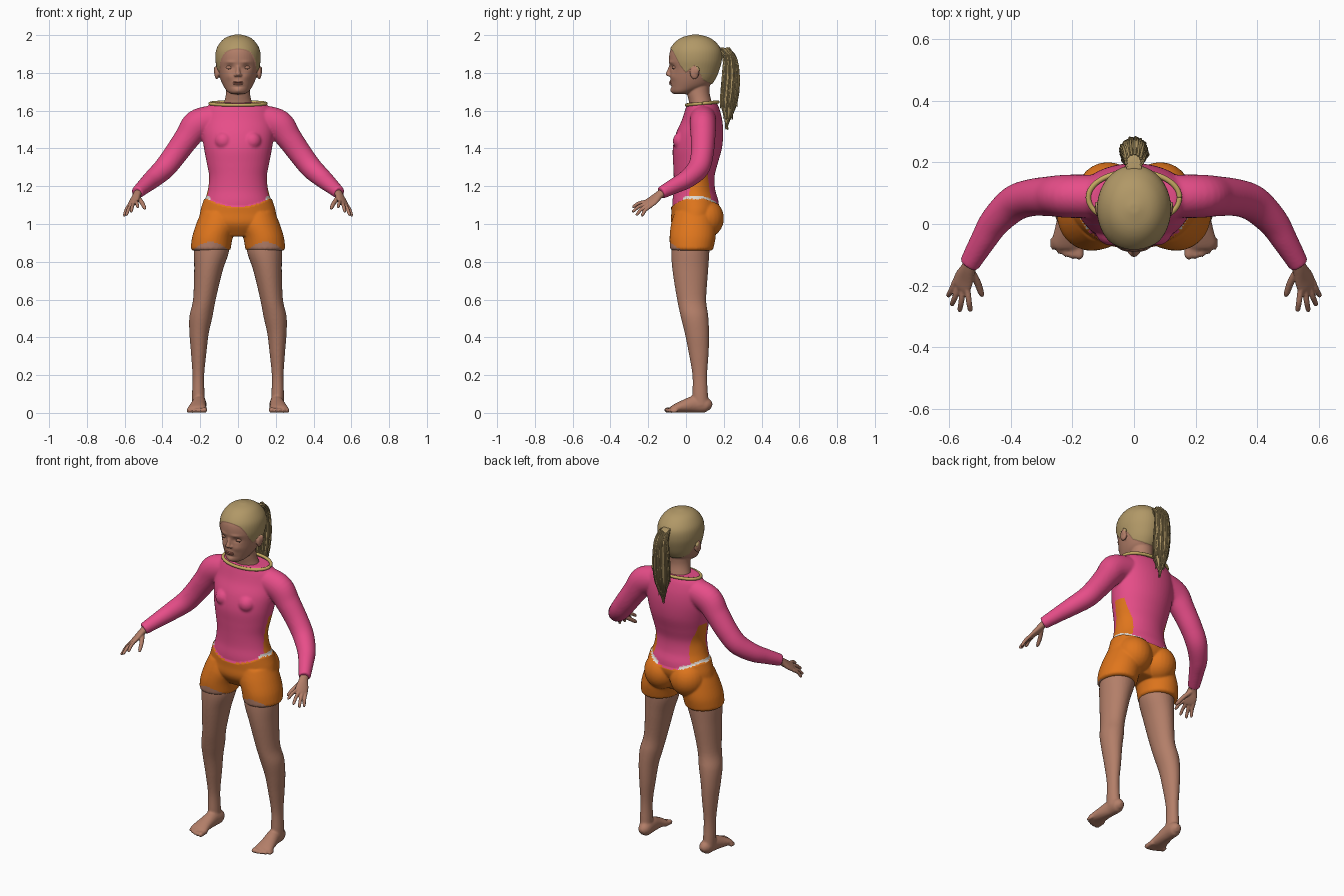
import bpy, bmesh, math, random
from mathutils import Vector, Matrix

random.seed(4)
cube = bpy.data.objects.get("Cube")
if cube:
    bpy.data.objects.remove(cube)


def material(name, r, g, b):
    m = bpy.data.materials.new(name)
    m.use_nodes = True
    m.diffuse_color = (r, g, b, 1)
    m.node_tree.nodes["Principled BSDF"].inputs["Base Color"].default_value = (r, g, b, 1)
    return m


skin = material("skin", .45, .21, .14)
pink = material("pink_shirt", .8, .075, .25)
orange = material("orange_shorts", .74, .18, .012)
white = material("white_waistband", .75, .7, .65)
blonde = material("blonde_hair", .44, .315, .135)
dark_blonde = material("dark_blonde_hair", .33, .24, .1)
trim = material("tan_collar", .56, .4, .12)
lip = material("lips", .38, .13, .09)
lash = material("eyelashes", .08, .04, .03)


def catmull(a, b, c, d, t):
    return [(2*q + (r-p)*t + (2*p-5*q+4*r-s)*t*t + (3*q-p-3*r+s)*t**3) / 2
            for p, q, r, s in zip(a, b, c, d)]


def loft(bm, rows, mirror=1, flat=True, side=(1, 0, 0), segs=32, steps=6, ridge=0):
    """Closed smooth tube through rows of (x, y, z, radius_u, radius_v)."""
    n = len(rows)
    pts = []
    for i in range(n - 1):
        quad = rows[max(i-1, 0)], rows[i], rows[i+1], rows[min(i+2, n-1)]
        pts += [catmull(*quad, k / steps) for k in range(steps)]
    pts.append(rows[-1])
    rings = []
    for i, p in enumerate(pts):
        u, v = Vector((1, 0, 0)), Vector((0, 1, 0))
        if not flat:
            t = (Vector(pts[min(i+1, len(pts)-1)][:3]) - Vector(pts[max(i-1, 0)][:3])).normalized()
            u = Vector(side)
            u = (u - t * u.dot(t)).normalized()
            v = t.cross(u)
        ring = []
        for k in range(segs):
            a = math.tau * k / segs
            w = 1 + ridge * math.sin(a * 11)
            co = Vector(p[:3]) + (u * math.cos(a) * p[3] + v * math.sin(a) * p[4]) * w
            ring.append(bm.verts.new((co.x * mirror, co.y, co.z)))
        rings.append(ring)
    for lo, hi in zip(rings, rings[1:]):
        for k in range(segs):
            j = (k + 1) % segs
            bm.faces.new((lo[k], lo[j], hi[j], hi[k]))
    bm.faces.new(rings[0])
    bm.faces.new(rings[-1])


def ball(bm, center, radii):
    m = Matrix.Translation(center) @ Matrix.Diagonal((*radii, 1))
    bmesh.ops.create_uvsphere(bm, u_segments=24, v_segments=16, radius=1, matrix=m)


def finish(bm, name, mats, voxel=None, smooth=4, shape=None, rule=None):
    """Fuse the pieces, refine their shape and colour them by rule."""
    bmesh.ops.recalc_face_normals(bm, faces=bm.faces)
    me = bpy.data.meshes.new(name)
    bm.to_mesh(me)
    bm.free()
    ob = bpy.data.objects.new(name, me)
    bpy.context.collection.objects.link(ob)
    if voxel:
        mod = ob.modifiers.new("fuse", 'REMESH')
        mod.mode, mod.voxel_size = 'VOXEL', voxel
        mod = ob.modifiers.new("soften", 'SMOOTH')
        mod.factor, mod.iterations = .5, smooth
        dg = bpy.context.evaluated_depsgraph_get()
        me = bpy.data.meshes.new_from_object(ob.evaluated_get(dg))
        ob.modifiers.clear()
        ob.data = me
    if shape:
        moved = [shape(v.co.copy(), v.normal.copy()) for v in me.vertices]
        for v, co in zip(me.vertices, moved):
            v.co = co
    me.materials.clear()
    for m in mats:
        me.materials.append(m)
    if rule:
        for p in me.polygons:
            p.material_index = rule(p.center)
    me.shade_smooth()
    return ob


# Clothes: torso, sleeves and shorts fused into one skin-tight outfit
bm = bmesh.new()
loft(bm, [(0, .04, .94, .12, .07), (0, .035, 1, .195, .105), (0, .05, 1.06, .195, .122),
          (0, .05, 1.12, .178, .122), (0, .045, 1.18, .16, .11), (0, .043, 1.25, .153, .108),
          (0, .05, 1.32, .165, .118), (0, .06, 1.4, .18, .13), (0, .072, 1.48, .19, .125),
          (0, .085, 1.55, .185, .107), (0, .087, 1.61, .17, .09), (0, .085, 1.642, .14, .078)], segs=48)
for s in (1, -1):
    loft(bm, [(.13, .09, 1.555, .075, .07), (.215, .09, 1.525, .08, .07), (.27, .09, 1.455, .068, .065),
              (.335, .085, 1.365, .062, .06), (.39, .065, 1.295, .058, .058), (.45, .008, 1.24, .05, .05),
              (.49, -.055, 1.205, .042, .042), (.535, -.132, 1.165, .033, .033)], s, flat=False)
    loft(bm, [(.1, .045, 1.06, .09, .1), (.11, .04, 1, .105, .113),
              (.135, .035, .93, .102, .116), (.145, .03, .865, .1, .108)], s)
    ball(bm, (s * .085, .1, 1.03), (.095, .095, .1))
    ball(bm, (s * .075, -.02, 1.44), (.05, .05, .05))


def waist(c):
    return 1.09 + .042 * min(1, abs(c.x) / .16) ** 2


def puff(co, no):
    return co + no * .006 if co.z < waist(co) else co


def outfit(c):
    x = abs(c.x)
    w = waist(c)
    if c.z < w:
        hem = .905 - .04 * ((x - .145) / .09) ** 2
        return 3 if c.y < .02 and c.z < hem else 1
    if x < .3 and c.z < w + .016 and x > .07 and c.y > -.02 - (x - .15):
        return 2
    narrow = .06 - .03 * (c.z - w) / .22
    if .1 < x < .2 and c.z < 1.36 and abs(c.y - .075) < narrow:
        return 1
    return 0


finish(bm, "shirt_and_shorts", [pink, orange, white, skin], .0065, 6, puff, outfit)

# Collar
bm = bmesh.new()
ring = [(.148 * math.cos(a), .086 + .084 * math.sin(a), 1.638 + .008 * math.sin(a), .009, .009)
        for a in [math.tau * k / 24 for k in range(25)]]
loft(bm, ring, flat=False, side=(0, 0, 1), segs=10, steps=3)
finish(bm, "collar", [trim])

# Legs, feet and toes
for s, name in ((1, "left_leg"), (-1, "right_leg")):
    bm = bmesh.new()
    loft(bm, [(.14, .03, .95, .085, .095), (.14, .023, .86, .093, .101), (.157, .023, .75, .075, .094),
              (.178, .03, .6, .06, .077), (.196, .045, .51, .061, .073), (.206, .058, .42, .051, .064),
              (.208, .067, .32, .041, .053), (.21, .073, .2, .031, .039), (.21, .075, .1, .033, .041),
              (.208, .077, .04, .034, .045)], s)
    loft(bm, [(.2, .134, .03, .014, .014), (.202, .11, .04, .034, .038), (.205, .05, .046, .037, .045),
              (.212, -.01, .035, .043, .034), (.216, -.06, .023, .051, .022),
              (.217, -.08, .018, .044, .014)], s, flat=False)
    for k in range(5):
        x, r = .178 + .021 * k, .015 - .0012 * k
        tip = -.106 + .004 * k * k * .5
        loft(bm, [(x, -.05, .018, r, r), (x, tip + .018, r, r, r), (x, tip, r, r, r * .9),
                  (x, tip - .01, r, .003, .003)], s, flat=False, segs=12, steps=3)
    finish(bm, name, [skin], .006, 3, lambda co, no: Vector((co.x, co.y, max(co.z, 0))))

# Hands with fingers
spread = Vector((.075, .05, -.045)).normalized()
knuckles = Vector((.56, -.2, 1.107))
tips = [(.53, -.285, 1.088), (.566, -.286, 1.064), (.592, -.266, 1.046), (.604, -.236, 1.042)]
for s, name in ((1, "left_hand"), (-1, "right_hand")):
    bm = bmesh.new()
    loft(bm, [(.52, -.1, 1.18, .024, .022), (.535, -.14, 1.155, .025, .019), (.55, -.175, 1.125, .035, .016),
              (*knuckles, .036, .013), (.566, -.21, 1.098, .03, .009)], s, flat=False, side=spread)
    for k, tip in enumerate(tips):
        base = knuckles + spread * (k - 1.5) * .018
        end = Vector(tip)
        mid = base.lerp(end, .5) + Vector((0, -.004, .005))
        loft(bm, [(*base, .01, .01), (*mid, .0095, .0095), (*base.lerp(end, .9), .008, .008),
                  (*end, .003, .003)], s, flat=False, side=spread, segs=12, steps=4)
    loft(bm, [(.535, -.145, 1.145, .014, .014), (.51, -.185, 1.115, .012, .012),
              (.496, -.222, 1.088, .01, .01), (.491, -.236, 1.078, .004, .004)],
         s, flat=False, side=spread, segs=12)
    finish(bm, name, [skin], .0035, 3)

# Head and neck, with the scalp hair raised above the hairline
bm = bmesh.new()
skull = [(1.687, -.062, 0, .03), (1.7, -.075, .05, .055), (1.73, -.08, .12, .077), (1.77, -.083, .153, .094),
         (1.82, -.085, .174, .107), (1.87, -.09, .186, .116), (1.92, -.083, .183, .112),
         (1.96, -.055, .155, .09), (1.985, -.018, .118, .06), (1.999, .035, .065, .015)]
loft(bm, [(0, (f + b) / 2, z, w, (b - f) / 2) for z, f, b, w in skull], segs=48)
loft(bm, [(0, .087, 1.6, .09, .065), (0, .075, 1.65, .072, .06), (0, .065, 1.7, .063, .06),
          (0, .07, 1.77, .062, .06)])
loft(bm, [(0, -.075, 1.845, .01, .012), (0, -.087, 1.815, .01, .012), (0, -.095, 1.793, .014, .013),
          (0, -.09, 1.782, .008, .008)], segs=16)
for s in (1, -1):
    ball(bm, (s * .013, -.087, 1.788), (.009, .011, .008))
    ball(bm, (s * .112, .045, 1.8), (.013, .024, .034))
    ball(bm, (s * .119, .054, 1.81), (.009, .016, .022))
hairline = [(-.2, 1.945), (-.09, 1.938), (-.065, 1.91), (-.03, 1.84), (0, 1.803), (.02, 1.82), (.045, 1.842),
            (.07, 1.81), (.09, 1.765), (.14, 1.738), (.3, 1.73)]


def is_hair(c):
    for (y, z), (y2, z2) in zip(hairline, hairline[1:]):
        if y <= c.y < y2:
            return c.z > z + (z2 - z) * (c.y - y) / (y2 - y)
    return False


# Face relief: x, z, depth, width, height
relief = [(.044, 1.83, .009, .02, .013), (.045, 1.78, -.005, .022, .02), (0, 1.747, -.005, .022, .012),
          (0, 1.727, .004, .025, .006), (0, 1.705, -.006, .02, .014), (.04, 1.857, -.004, .025, .008)]


def face(co, no):
    if is_hair(co):
        return co + no * .004
    if co.y < 0:
        for x, z, depth, w, h in relief:
            co.y += depth * math.exp(-((abs(co.x) - x) / w) ** 2 - ((co.z - z) / h) ** 2)
    return co


finish(bm, "head", [skin, blonde], .0042, 4, face, lambda c: int(is_hair(c)))

# Eyelids, lashes and lips
for s, side_name in ((1, "left"), (-1, "right")):
    for part, mat, at, size in (("eyelid", skin, (.044, -.06, 1.828), (.019, .012, .011)),
                                ("lashes", lash, (.045, -.067, 1.822), (.017, .006, .002))):
        bm = bmesh.new()
        ball(bm, (s * at[0], at[1], at[2]), size)
        finish(bm, side_name + "_" + part, [mat])
bm = bmesh.new()
for z in (1.751, 1.742):
    ball(bm, (0, -.081, z), (.026, .01, .0048))
finish(bm, "lips", [lip])

# Ponytail: ridged core with loose strands following its outline
core = [(0, .165, 1.935, .022, .022), (0, .2, 1.925, .026, .026), (0, .232, 1.88, .036, .034),
        (0, .238, 1.8, .043, .042), (0, .233, 1.71, .044, .046), (0, .226, 1.64, .037, .042),
        (0, .222, 1.58, .02, .024), (0, .216, 1.53, .005, .006)]
bm = bmesh.new()
loft(bm, core, segs=66, ridge=.05)
finish(bm, "ponytail", [blonde])
bm = bmesh.new()
for k in range(30):
    a = math.tau * k / 30
    r = random.uniform(.92, 1.05)
    last = random.choice((6, 7, 8))
    rows = [(x + math.cos(a) * u * r, y + math.sin(a) * v * r, z + random.uniform(-.01, .01), .0045, .0045)
            for x, y, z, u, v in core[1:last]]
    x, y, z = rows[-1][:3]
    rows.append((x * 1.1, y + .004 * math.sin(a), z - .025, .0006, .0006))
    loft(bm, rows, flat=False, segs=6, steps=4)
finish(bm, "ponytail_strands", [dark_blonde])
